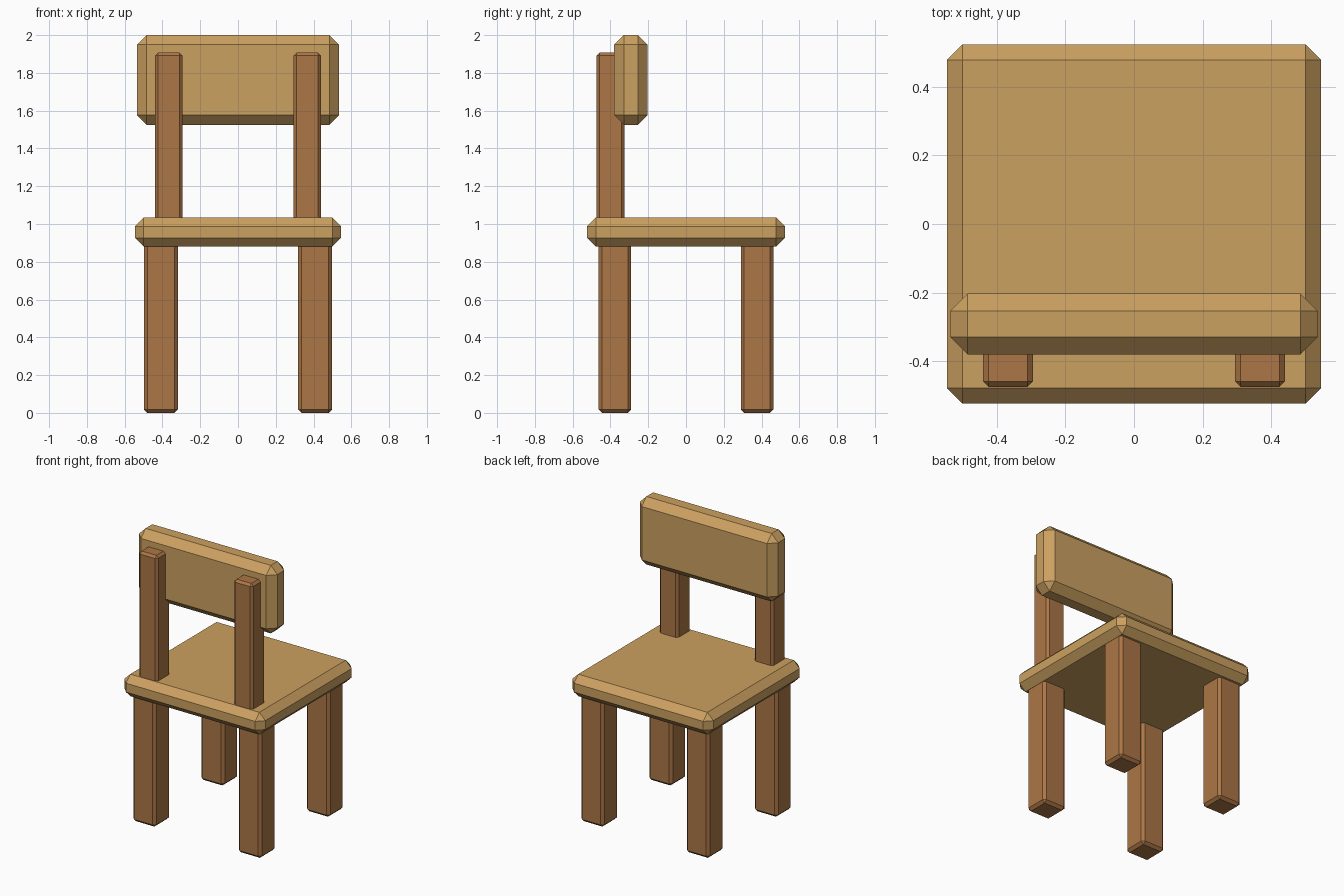
import bpy
import bmesh
from mathutils import Vector

# Remove the default cube
cube = bpy.data.objects.get("Cube")
if cube:
    bpy.data.objects.remove(cube, do_unlink=True)


def make_material(name, rgb):
    mat = bpy.data.materials.new(name)
    mat.use_nodes = True
    color = (*rgb, 1.0)
    mat.diffuse_color = color
    mat.node_tree.nodes["Principled BSDF"].inputs["Base Color"].default_value = color
    return mat


def chamfered_box(name, low, high, chamfer, mat):
    """Box between two corners with a flat chamfer on every edge."""
    low, high = Vector(low), Vector(high)
    bm = bmesh.new()
    bmesh.ops.create_cube(bm, size=1.0)
    bmesh.ops.scale(bm, vec=high - low, verts=bm.verts)
    bmesh.ops.translate(bm, vec=(low + high) / 2, verts=bm.verts)
    bmesh.ops.bevel(bm, geom=bm.edges[:], offset=chamfer, offset_type='OFFSET',
                    segments=1, profile=0.5, affect='EDGES')
    mesh = bpy.data.meshes.new(name)
    bm.to_mesh(mesh)
    bm.free()
    mesh.materials.append(mat)
    obj = bpy.data.objects.new(name, mesh)
    bpy.context.collection.objects.link(obj)
    return obj


light_wood = make_material("light_wood", (0.60, 0.355, 0.119))
dark_wood = make_material("dark_wood", (0.413, 0.181, 0.061))

# Seat slab and backrest panel
chamfered_box("seat", (-0.545, -0.523, 0.88), (0.545, 0.523, 1.034), 0.046, light_wood)
chamfered_box("backrest", (-0.535, -0.38, 1.525), (0.535, -0.203, 2.0), 0.051, light_wood)

# Legs and backrest posts, mirrored left and right
for side, sx in (("left", 1), ("right", -1)):
    for end, sy in (("front", -1), ("back", 1)):
        x, y = 0.408 * sx, 0.376 * sy
        chamfered_box(f"{end}_{side}_leg", (x - 0.09, y - 0.086, 0.0),
                      (x + 0.09, y + 0.086, 0.93), 0.018, dark_wood)
    x = 0.367 * sx
    chamfered_box(f"{side}_backrest_post", (x - 0.073, -0.474, 0.95),
                  (x + 0.073, -0.326, 1.907), 0.016, dark_wood)
